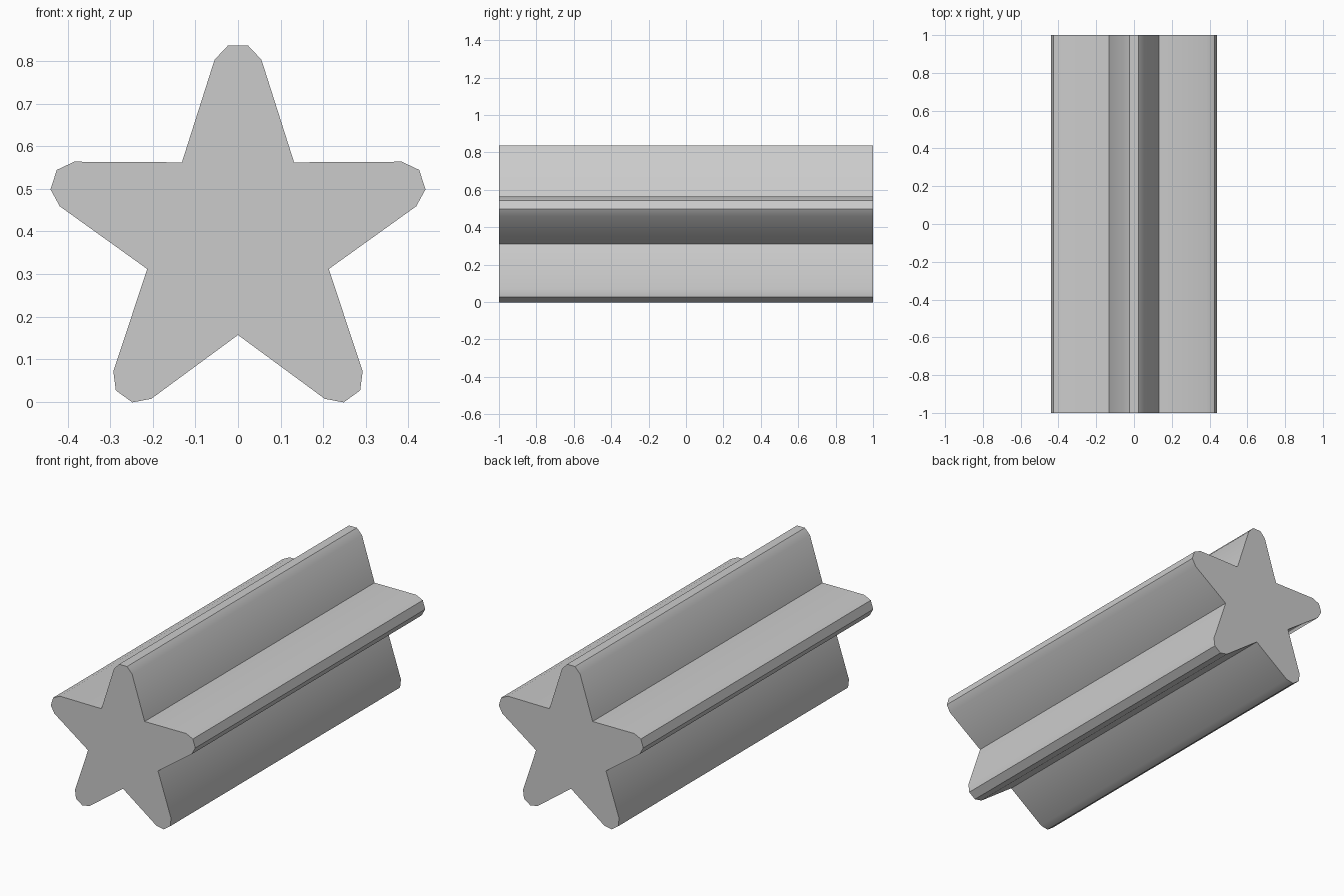
import bpy, bmesh, math

cube = bpy.data.objects.get("Cube")
if cube:
    bpy.data.objects.remove(cube, do_unlink=True)

# Plain grey material
grey = bpy.data.materials.new("light grey")
grey.use_nodes = True
colour = (0.6, 0.6, 0.6, 1.0)
grey.diffuse_color = colour
grey.node_tree.nodes["Principled BSDF"].inputs["Base Color"].default_value = colour

CENTRE_Z = 0.381
HALF_LENGTH = 1.0
VALLEY = 0.224  # radius of the inner corners

# One arm: valley corner, then the blunt chamfered tip, as (across, outward)
half = math.radians(36)
arm = [(-VALLEY * math.sin(half), VALLEY * math.cos(half)),
       (-0.055, 0.422), (-0.024, 0.455), (0.024, 0.455), (0.055, 0.422)]

# Five arms turned around the centre make the star outline
outline = []
for i in range(5):
    a = math.radians(72 * i)
    for u, v in arm:
        outline.append((u * math.cos(a) + v * math.sin(a),
                        CENTRE_Z - u * math.sin(a) + v * math.cos(a)))

# Extrude the outline from front to back
bm = bmesh.new()
front = bm.faces.new([bm.verts.new((x, -HALF_LENGTH, z)) for x, z in outline])
result = bmesh.ops.extrude_face_region(bm, geom=[front], use_keep_orig=True)
back = [v for v in result["geom"] if isinstance(v, bmesh.types.BMVert)]
bmesh.ops.translate(bm, verts=back, vec=(0, 2 * HALF_LENGTH, 0))
bmesh.ops.recalc_face_normals(bm, faces=bm.faces[:])

mesh = bpy.data.meshes.new("star_bar")
bm.to_mesh(mesh)
bm.free()
mesh.materials.append(grey)
star = bpy.data.objects.new("star_bar", mesh)
bpy.context.collection.objects.link(star)

# Soft tip chamfers, sharp corners elsewhere
bpy.ops.object.select_all(action="DESELECT")
star.select_set(True)
bpy.context.view_layer.objects.active = star
bpy.ops.object.shade_smooth_by_angle(angle=math.radians(30))
